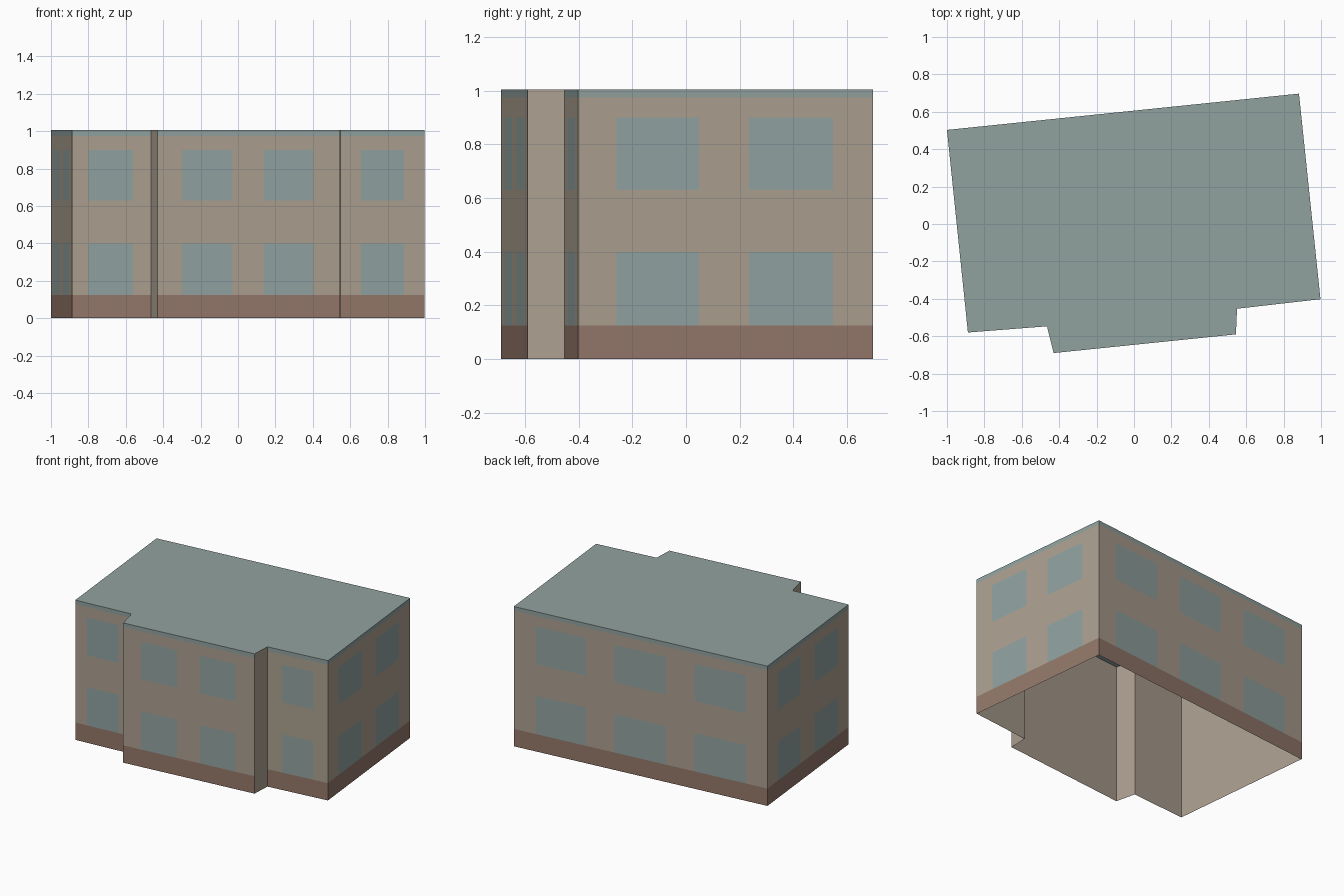
import bpy
import bmesh
from mathutils import Vector

cube = bpy.data.objects.get("Cube")
if cube:
    bpy.data.objects.remove(cube, do_unlink=True)


def material(name, rgb):
    linear = [(c / 255 / 12.92) if c < 11 else ((c / 255 + 0.055) / 1.055) ** 2.4 for c in rgb]
    mat = bpy.data.materials.new(name)
    mat.use_nodes = True
    mat.diffuse_color = (*linear, 1)
    mat.node_tree.nodes["Principled BSDF"].inputs["Base Color"].default_value = (*linear, 1)
    return mat


plaster = material("beige plaster", (172, 160, 144))
brick = material("brown plinth", (148, 120, 106))
glass = material("blue grey glass", (145, 163, 161))
roofing = material("grey green roof", (145, 162, 159))
PLASTER, BRICK, GLASS, ROOFING = range(4)
palette = [plaster, brick, glass, roofing]

HEIGHT = 1.005
LEVELS = [0, 0.125, 0.4, 0.63, 0.9, 0.975, HEIGHT]

# Footprint corners, counterclockwise from the front at -x
corners = [Vector(c) for c in (
    (-0.888, -0.58), (-0.465, -0.547), (-0.43, -0.69), (0.545, -0.59),
    (0.551, -0.453), (0.997, -0.402), (0.882, 0.697), (-1, 0.503))]

# Window spans along each wall; None marks a plain return wall
end_wall = [(0.13, 0.41), (0.58, 0.865)]
walls = [
    ("front_wall_right_bay", [(0.21, 0.77)]),
    ("return_wall_right", None),
    ("front_wall_centre", [(0.135, 0.41), (0.58, 0.855)]),
    ("return_wall_left", None),
    ("front_wall_left_bay", [(0.24, 0.755)]),
    ("left_end_wall", end_wall),
    ("back_wall", [(0.085, 0.285), (0.4, 0.6), (0.715, 0.915)]),
    ("right_end_wall", end_wall),
]


def make_object(name, bm):
    mesh = bpy.data.meshes.new(name)
    bm.to_mesh(mesh)
    bm.free()
    for mat in palette:
        mesh.materials.append(mat)
    obj = bpy.data.objects.new(name, mesh)
    bpy.context.collection.objects.link(obj)
    return obj


def quad(bm, a, b, low, high, index):
    points = [(*a, low), (*b, low), (*b, high), (*a, high)]
    face = bm.faces.new([bm.verts.new(p) for p in points])
    face.material_index = index


def build_wall(name, start, end, windows):
    bm = bmesh.new()
    if windows is None:
        quad(bm, start, end, 0, HEIGHT, PLASTER)
    else:
        # Split the facade into bands and columns, then colour each cell
        cuts = [0] + [t for span in windows for t in span] + [1]
        for row, (low, high) in enumerate(zip(LEVELS, LEVELS[1:])):
            for col, (s, t) in enumerate(zip(cuts, cuts[1:])):
                index = PLASTER
                if row == 0:
                    index = BRICK
                elif row == len(LEVELS) - 2:
                    index = ROOFING
                elif row in (1, 3) and col % 2:
                    index = GLASS
                quad(bm, start.lerp(end, s), start.lerp(end, t), low, high, index)
        bmesh.ops.remove_doubles(bm, verts=bm.verts, dist=0.0001)
    make_object(name, bm)


# Facades
for i, (name, windows) in enumerate(walls):
    build_wall(name, corners[i], corners[(i + 1) % len(corners)], windows)

# Roof
bm = bmesh.new()
bm.faces.new([bm.verts.new((*c, HEIGHT)) for c in corners]).material_index = ROOFING
make_object("flat_roof", bm)

# Plain inner lining, open below, set just behind the facades
INSET = 0.004
lines = [(a, (b - a).normalized()) for a, b in zip(corners, corners[1:] + corners[:1])]
inner = []
for i, (corner, after) in enumerate(lines):
    before = lines[i - 1][1]
    n1, n2 = Vector((-before.y, before.x)), Vector((-after.y, after.x))
    inner.append(corner + (n1 + n2) * INSET / (1 + n1.dot(n2)))
bm = bmesh.new()
for i, a in enumerate(inner):
    quad(bm, inner[(i + 1) % len(inner)], a, 0, HEIGHT - INSET, PLASTER)
bmesh.ops.remove_doubles(bm, verts=bm.verts, dist=0.0001)
make_object("inner_lining", bm)

# One upper pane on the left end wall stands slightly proud
bm = bmesh.new()
a, b = corners[5], corners[6]
along = (b - a).normalized()
out = Vector((along.y, -along.x)) * 0.004
quad(bm, a.lerp(b, end_wall[0][0]) + out, a.lerp(b, end_wall[0][1]) + out,
     LEVELS[3], LEVELS[4], GLASS)
make_object("proud_window_pane", bm)
